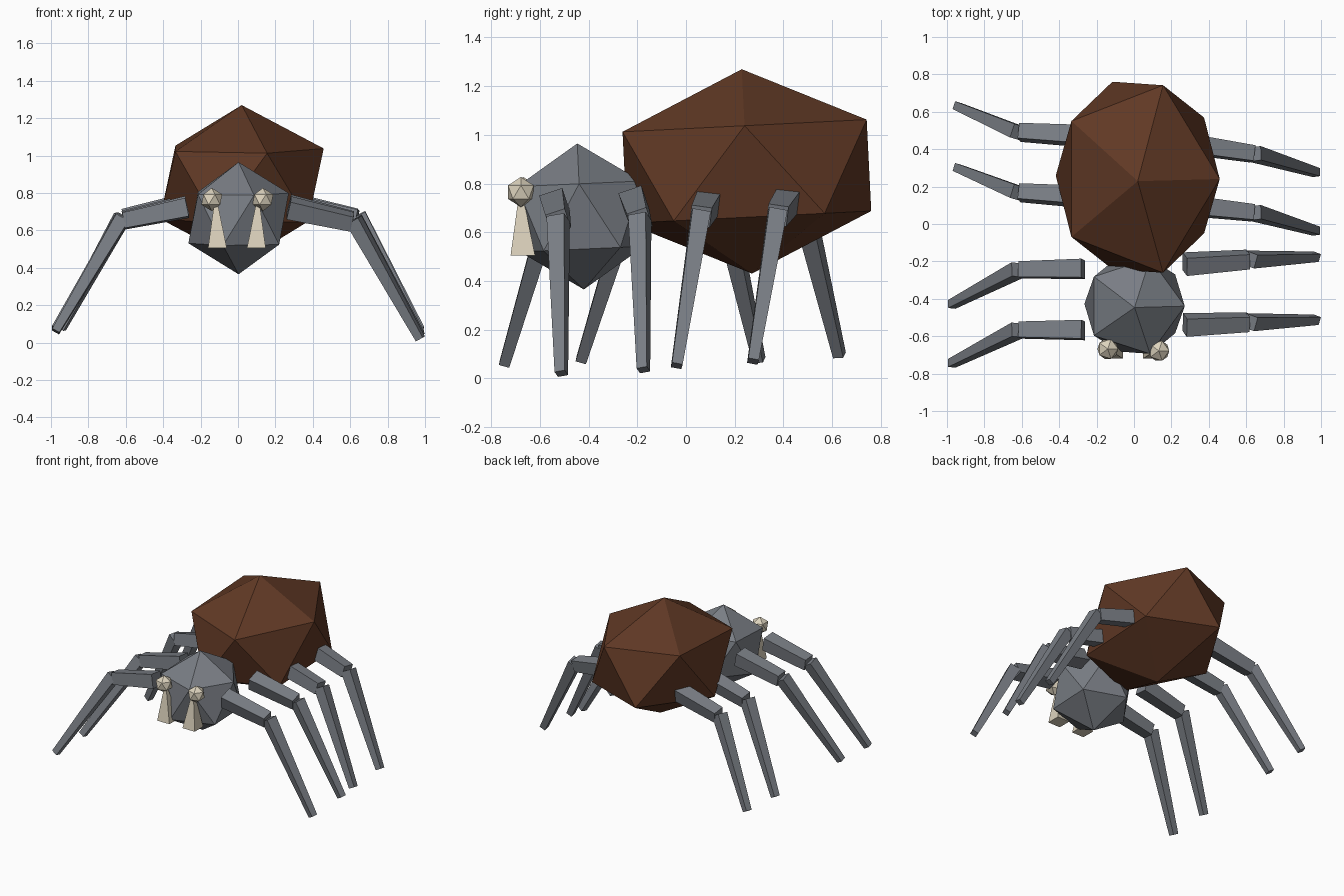
import bpy, bmesh, math
from mathutils import Matrix, Vector

cube = bpy.data.objects.get("Cube")
if cube:
    bpy.data.objects.remove(cube, do_unlink=True)


def material(name, rgb):
    mat = bpy.data.materials.new(name)
    mat.use_nodes = True
    mat.diffuse_color = (*rgb, 1)
    mat.node_tree.nodes["Principled BSDF"].inputs["Base Color"].default_value = (*rgb, 1)
    return mat


grey = material("slate_grey", (0.19, 0.205, 0.23))
brown = material("dark_brown", (0.117, 0.04, 0.018))
cream = material("cream", (0.72, 0.65, 0.51))


def make_object(name, bm, mat):
    mesh = bpy.data.meshes.new(name)
    bm.to_mesh(mesh)
    bm.free()
    mesh.materials.append(mat)
    obj = bpy.data.objects.new(name, mesh)
    bpy.context.collection.objects.link(obj)
    return obj


def faceted_ball(name, centre, size, mat, tilt=0.0):
    bm = bmesh.new()
    bmesh.ops.create_icosphere(bm, subdivisions=1, radius=1)
    place = (Matrix.Translation(centre) @ Matrix.Rotation(tilt, 4, 'X')
             @ Matrix.Diagonal((*size, 1)))
    bmesh.ops.transform(bm, matrix=place, verts=bm.verts)
    return make_object(name, bm, mat)


def add_beam(bm, start, end, half_start, half_end, roll=0.0):
    """Tapered square beam; roll is measured about the +x-pointing axis."""
    start, end = Vector(start), Vector(end)
    axis = (end - start).normalized()
    side = Vector((0, 1, 0))
    side = (side - axis * side.dot(axis)).normalized()
    frame = Matrix((side.cross(axis), side, axis)).transposed().to_4x4()
    turn = math.copysign(roll, roll * axis.x) + math.pi / 4
    place = (Matrix.Translation((start + end) / 2) @ frame
             @ Matrix.Rotation(turn, 4, 'Z'))
    bmesh.ops.create_cone(bm, cap_ends=True, segments=4, matrix=place,
                          radius1=half_start * math.sqrt(2),
                          radius2=half_end * math.sqrt(2),
                          depth=(end - start).length)


# Body
faceted_ball("abdomen", (0.02, 0.25, 0.85), (0.49, 0.59, 0.42), brown, 0.05)
faceted_ball("head", (0.003, -0.433, 0.665), (0.3, 0.3, 0.3), grey, 0.045)

# Eyes and fangs
for side, x, y in (("right", -0.14, -0.668), ("left", 0.133, -0.678)):
    faceted_ball(side + "_eye", (x, y, 0.765), (0.062,) * 3, cream)
    bm = bmesh.new()
    base_x = -0.11 if x < 0 else 0.098
    bmesh.ops.create_cone(bm, cap_ends=True, segments=4, depth=0.24,
                          radius1=0.071, radius2=0.013,
                          matrix=Matrix.Translation((base_x, -0.67, 0.625))
                          @ Matrix.Rotation(math.pi / 4, 4, 'Z'))
    # Lean the narrow top outward under the eye
    for v in bm.verts:
        if v.co.z > 0.6:
            v.co.x += math.copysign(0.008, x)
            v.co.y -= 0.008
    make_object(side + "_fang", bm, cream)

# Legs: side sign, hip y/z, knee y/z, foot y/z, roll
legs = {
    "left_leg_1": (1, (-0.54, 0.72), (-0.525, 0.645), (-0.512, 0.02), 0.32),
    "left_leg_2": (1, (-0.215, 0.73), (-0.19, 0.65), (-0.175, 0.035), 0.32),
    "left_leg_3": (1, (0.1, 0.74), (0.06, 0.665), (-0.038, 0.052), -0.12),
    "left_leg_4": (1, (0.43, 0.75), (0.375, 0.67), (0.275, 0.07), -0.12),
    "right_leg_1": (-1, (-0.567, 0.72), (-0.567, 0.65), (-0.745, 0.06), -0.1),
    "right_leg_2": (-1, (-0.24, 0.73), (-0.245, 0.655), (-0.43, 0.075), -0.1),
    "right_leg_3": (-1, (0.145, 0.73), (0.167, 0.655), (0.3, 0.075), -0.25),
    "right_leg_4": (-1, (0.47, 0.74), (0.49, 0.665), (0.63, 0.095), -0.25),
}
for name, (sign, hip, knee, foot, roll) in legs.items():
    rear = name[-1] in "34"
    knee_x = 0.635 if sign > 0 and rear else 0.61
    foot_x = 0.945 if sign < 0 and rear else 0.975
    hip = (sign * 0.272, *hip)
    knee = (sign * knee_x, *knee)
    foot = (sign * foot_x, *foot)
    bm = bmesh.new()
    add_beam(bm, hip, knee, 0.05, 0.042, roll)
    add_beam(bm, (knee[0] + sign * 0.01, knee[1], knee[2] + 0.01), foot,
             0.038, 0.022, roll)
    make_object(name, bm, grey)
